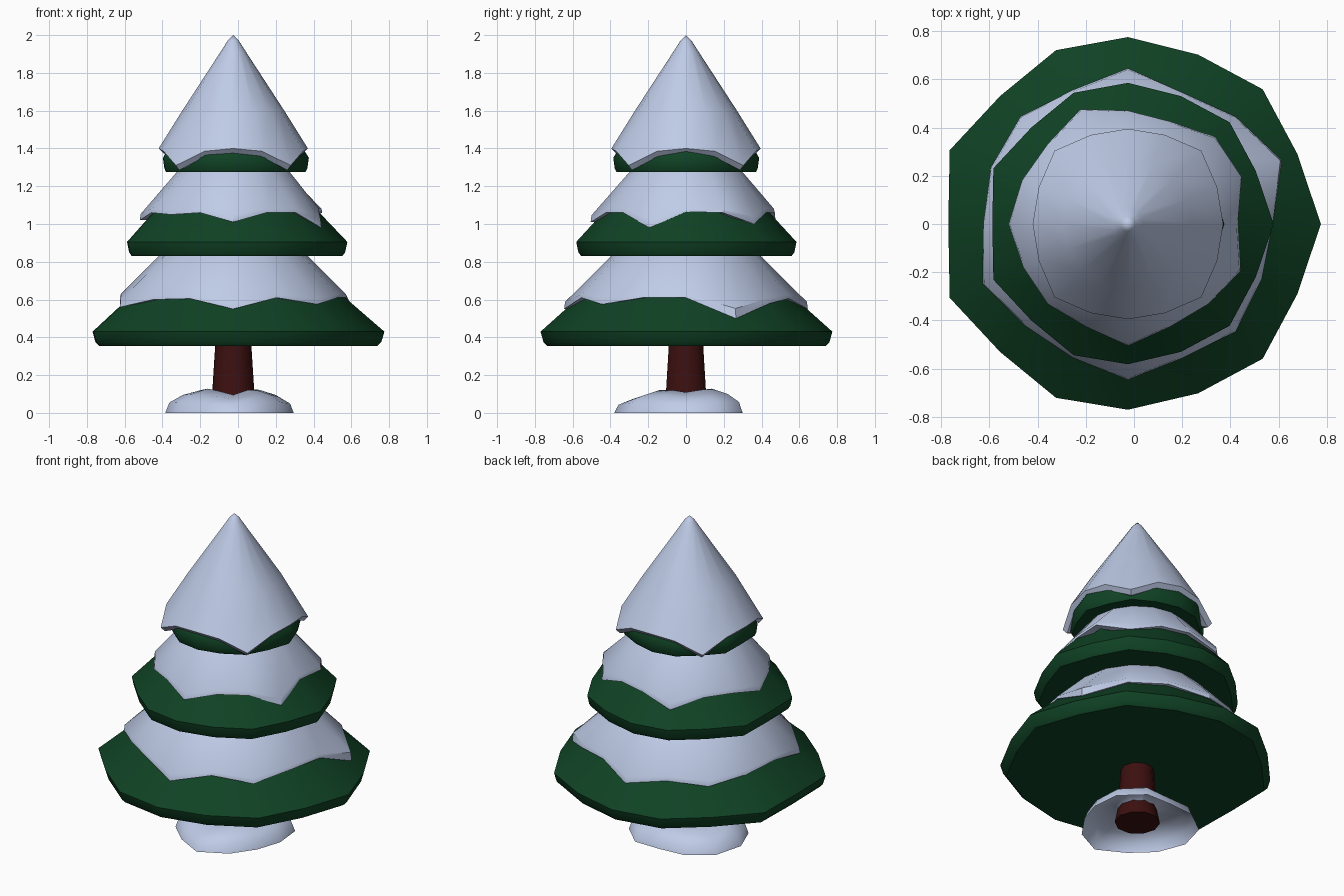
import bpy, bmesh, math

if "Cube" in bpy.data.objects:
    bpy.data.objects.remove(bpy.data.objects["Cube"])

CX = -0.025  # trunk axis is a little off centre


def material(name, rgb):
    m = bpy.data.materials.new(name)
    m.diffuse_color = (*rgb, 1)
    m.use_nodes = True
    m.node_tree.nodes["Principled BSDF"].inputs["Base Color"].default_value = m.diffuse_color
    return m


SNOW = material("snow", (0.52, 0.60, 0.80))
GREEN = material("pine_green", (0.005, 0.055, 0.018))
BARK = material("dark_bark", (0.045, 0.005, 0.005))


def loft(name, rings, mat, cap_bottom=False, cap_top=False, angle=40):
    """Skin a stack of rings; each ring is a list of (radius, z) around the axis."""
    bm = bmesh.new()
    n = len(rings[0])
    rows = [[bm.verts.new((CX + r * math.cos(2 * math.pi * i / n),
                           r * math.sin(2 * math.pi * i / n), z))
             for i, (r, z) in enumerate(ring)] for ring in rings]
    for a, b in zip(rows, rows[1:]):
        for i in range(n):
            j = (i + 1) % n
            bm.faces.new((a[i], a[j], b[j], b[i]))
    if cap_bottom:
        bm.faces.new(rows[0][::-1])
    if cap_top:
        bm.faces.new(rows[-1])
    bmesh.ops.remove_doubles(bm, verts=bm.verts, dist=0.0005)
    me = bpy.data.meshes.new(name)
    bm.to_mesh(me)
    bm.free()
    me.materials.append(mat)
    me.shade_smooth()
    me.set_sharp_from_angle(angle=math.radians(angle))
    ob = bpy.data.objects.new(name, me)
    bpy.context.collection.objects.link(ob)
    return ob


def flat(r, z, n=16):
    return [(r, z)] * n


# Uneven outline shared by all three branch tiers
RIM = [.80, .76, .79, .76, .775, .78, .75, .80, .745, .80, .75, .78, .77, .76, .79, .76]


def tier(name, scale, z0, top):
    rim = [r * scale for r in RIM]
    ring = lambda k, z: [(r * k, z) for r in rim]
    loft(name, [ring(.955, z0), ring(.98, z0 + .02), ring(1, z0 + .075)] + top(ring),
         GREEN, cap_bottom=True, cap_top=True)


tier("lower_branches", 1.0, .355,
     lambda ring: [ring(.74, .61), flat(.36, .83), flat(.13, 1.05)])
tier("middle_branches", .755, .83,
     lambda ring: [ring(.74, 1.07), flat(.27, 1.28), flat(.11, 1.45)])
tier("upper_branches", .5, 1.275,
     lambda ring: [ring(.94, 1.39), flat(.24, 1.56), flat(.05, 1.87)])


# Snow blankets with ragged hems: radius and height of the hem at 16 angles
def blanket(name, hem_r, hem_z, lip, upper):
    edge = list(zip(hem_r, hem_z))
    top_z = max(hem_z)
    inner = [(r - .05, z) for r, z in edge]
    outer = [(r - .005, z + lip + .3 * (top_z - z)) for r, z in edge]
    loft(name, [inner, edge, outer] + upper, SNOW, cap_top=True)


blanket("lower_snow",
        [.60, .69, .63, .59, .645, .60, .63, .615, .60, .65, .60, .60, .645, .60, .63, .60],
        [.61, .50, .58, .605, .55, .59, .57, .60, .61, .56, .60, .605, .55, .61, .575, .61],
        .02, [flat(.395, .83), flat(.16, 1.06)])
blanket("middle_snow",
        [.455, .51, .51, .46, .47, .515, .47, .475, .495, .47, .47, .46, .505, .46, .47, .505],
        [1.065, 1.06, 1.00, 1.06, 1.06, 1.00, 1.06, 1.06, 1.02, 1.06, 1.05, 1.06, 1.01,
         1.06, 1.06, .98],
        .02, [flat(.295, 1.28), flat(.13, 1.47)])

# Snow cap: points droop on the diagonals
r4, z4 = [.395, .40, .43, .40], [1.40, 1.385, 1.31, 1.385]
cap = list(zip(r4 * 4, z4 * 4))
loft("snow_cap",
     [[(r - .06, z - .015) for r, z in cap], [(r - .025, z - .025) for r, z in cap], cap,
      flat(.27, 1.60), flat(.065, 1.915), flat(.03, 1.97), flat(.0, 2.0)], SNOW)

# Trunk, slightly flared at the foot
loft("trunk", [flat(.13, .01, 10), flat(.112, .1, 10), flat(.095, .37, 10)], BARK,
     cap_bottom=True, cap_top=True)

# Snow mound around the foot, an open shell
FOOT = [.32, .35, .345, .30, .33, .36, .36, .34, .335, .38, .34, .31]
WAVE = [.9, 1.0, 1.05, .9, 1.0, .9, 1.0, 1.05, .95, .78, 1.0, 1.0]
mound = lambda k, z: [(r * k, z * w) for r, w in zip(FOOT, WAVE)]
loft("snow_mound", [mound(1, 0), mound(.94, .055), mound(.74, .095), mound(.46, .122),
                    flat(.10, .09, 12)], SNOW, angle=60)
